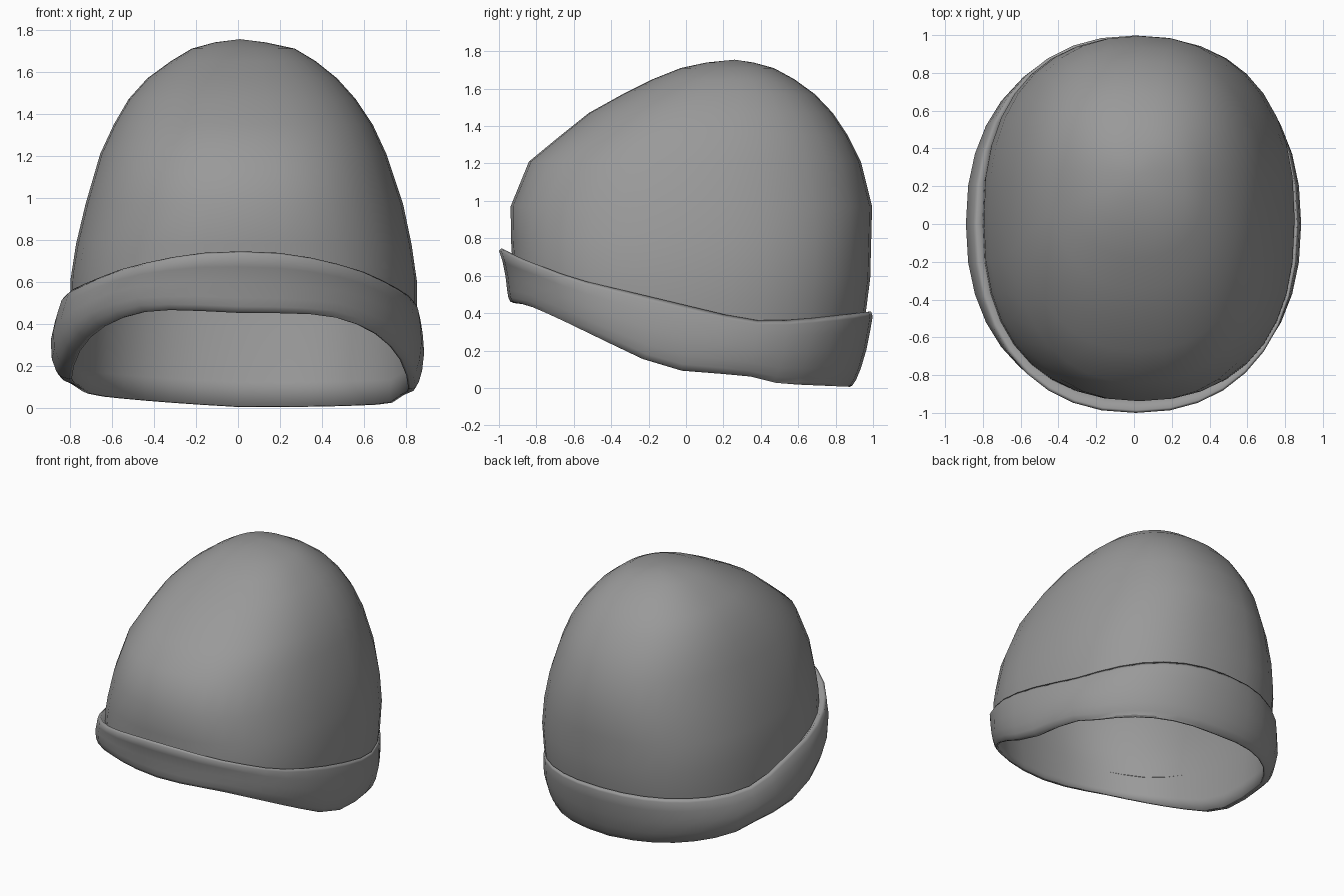
import bpy, bmesh, math

if "Cube" in bpy.data.objects:
    bpy.data.objects.remove(bpy.data.objects["Cube"])

# Height of the cuff's lower and upper edges along y (front to back)
BOTTOM = [(-0.97, .46), (-.85, .445), (-.7, .38), (-.4, .235), (-.2, .14), (-.05, .095),
          (.1, .08), (.3, .07), (.4, .05), (.5, .022), (.9, .005)]
TOP = [(-1.0, .755), (-.9, .70), (-.6, .585), (-.2, .49), (.05, .43), (.3, .37),
       (.4, .36), (.5, .36), (.7, .375), (1.0, .41)]
SEGMENTS = 36


def interp(table, y):
    if y <= table[0][0]:
        return table[0][1]
    for (a, za), (b, zb) in zip(table, table[1:]):
        if y <= b:
            return za + (zb - za) * (y - a) / (b - a)
    return table[-1][1]


def low(x, y):
    """Lower rim, slightly raised on the left."""
    return interp(BOTTOM, y) + .06 * max(0, -x)


def high(x, y):
    """Upper edge of the cuff, slightly raised on the left."""
    return interp(TOP, y) + .07 * max(0, -x) * (1 - abs(y))


def outline(extents, power):
    """Rounded oval through front, back, left and right extents."""
    yf, yb, xl, xr = extents
    cx, cy, hx, hy = (xl + xr) / 2, (yf + yb) / 2, (xr - xl) / 2, (yb - yf) / 2
    pts = []
    for i in range(SEGMENTS):
        a = 2 * math.pi * i / SEGMENTS
        c, s = math.cos(a), math.sin(a)
        pts.append((cx + hx * math.copysign(abs(c) ** (2 / power), c),
                    cy + hy * math.copysign(abs(s) ** (2 / power), s)))
    return pts


def loft(name, rings, pole=None):
    """Skin a stack of point rings into a smooth grey mesh."""
    bm = bmesh.new()
    rows = [[bm.verts.new(p) for p in ring] for ring in rings]
    for lo, hi in zip(rows, rows[1:]):
        for i in range(SEGMENTS):
            j = (i + 1) % SEGMENTS
            bm.faces.new((lo[i], lo[j], hi[j], hi[i]))
    if pole:
        tip = bm.verts.new(pole)
        for i in range(SEGMENTS):
            bm.faces.new((rows[-1][i], rows[-1][(i + 1) % SEGMENTS], tip))
    for f in bm.faces:
        f.smooth = True
    mesh = bpy.data.meshes.new(name)
    bm.to_mesh(mesh)
    bm.free()
    mesh.materials.append(wool)
    obj = bpy.data.objects.new(name, mesh)
    bpy.context.collection.objects.link(obj)
    return obj


wool = bpy.data.materials.new("dark_grey_wool")
wool.diffuse_color = (.32, .32, .32, 1)
wool.use_nodes = True
wool.node_tree.nodes["Principled BSDF"].inputs["Base Color"].default_value = wool.diffuse_color

# Knitted crown: lower rows follow the slanted rim, upper rows are level
rim = (-.92, .875, -.805, .825)
rings = []
for f, ext in [(0, rim), (.15, (-.925, .90, -.805, .835)), (.5, (-.93, .96, -.80, .85)),
               (.75, (-.93, .985, -.795, .85)), (1, (-.935, .99, -.77, .825))]:
    rings.append([(x, y, low(x, y) + f * (.78 - low(x, y))) for x, y in outline(ext, 2.4)])
for z, ext in [(.97, (-.938, .995, -.725, .785)), (1.21, (-.84, .935, -.655, .705)),
               (1.35, (-.67, .865, -.59, .64)), (1.47, (-.52, .785, -.52, .56)),
               (1.57, (-.34, .69, -.43, .47)), (1.65, (-.18, .58, -.32, .37)),
               (1.71, (-.03, .47, -.22, .27)), (1.74, (.11, .36, -.11, .13))]:
    rings.append([(x, y, z) for x, y in outline(ext, 2.3)])
crown = loft("crown", rings, pole=(.01, .26, 1.755))
lining = crown.modifiers.new("lining", 'SOLIDIFY')
lining.thickness = .015
lining.offset = -1

# Folded cuff: turns out from the rim, bulges, and tucks back in at the top
rings = []
for v, ext in [(1.0, (-.935, .985, -.795, .85)), (1, (-.985, .99, -.83, .86)),
               (.93, (-1.0, .998, -.85, .868)), (.75, (-.98, .985, -.87, .878)),
               (.5, (-.965, .965, -.89, .885)), (.25, (-.957, .935, -.885, .875)),
               (.1, (-.95, .91, -.865, .86)), (.02, (-.94, .89, -.84, .845)), (0, rim)][::-1]:
    drop = .04 if len(rings) == 8 else 0
    power = 2.4 if ext == rim else 2.25
    rings.append([(x, y, low(x, y) + v * (high(x, y) - low(x, y)) - drop)
                  for x, y in outline(ext, power)])
cuff = loft("folded_cuff", rings)
bm = bmesh.new()
bm.from_mesh(cuff.data)
# The cuff was skinned rim upward, so its faces already point outward
bm.to_mesh(cuff.data)
bm.free()
